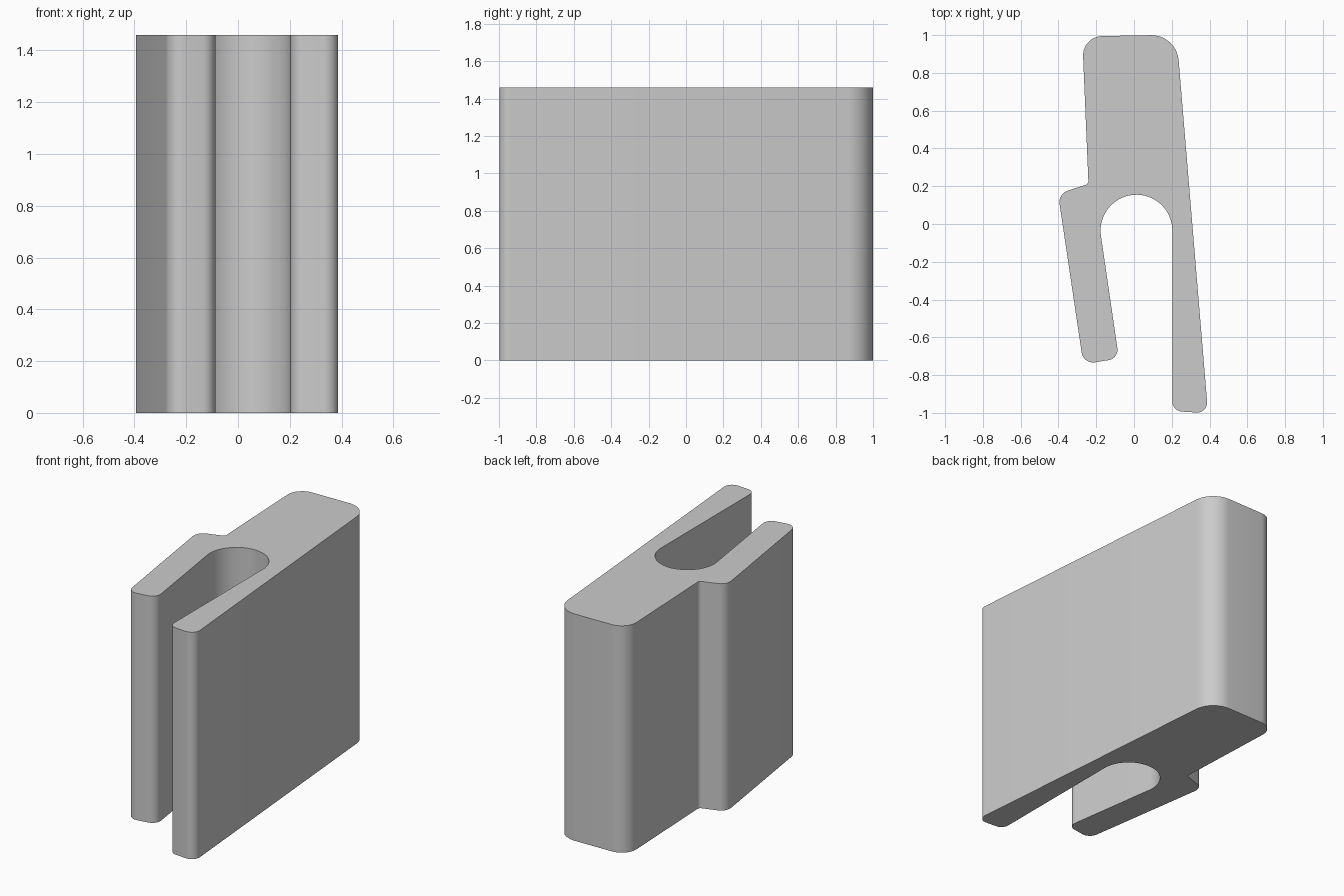
import bpy, bmesh, math
from mathutils import Vector

cube = bpy.data.objects.get("Cube")
if cube:
    bpy.data.objects.remove(cube, do_unlink=True)

HEIGHT = 1.46
SLOT_CENTRE, SLOT_RADIUS = Vector((0.013, -0.035)), 0.19


def rounded(prev, corner, nxt, reach, steps=10):
    """Circular fillet starting and ending 'reach' away from the corner."""
    a = (prev - corner).normalized()
    b = (nxt - corner).normalized()
    half = a.angle(b) / 2
    centre = corner + (a + b).normalized() * (reach / math.cos(half))
    start, end = corner + a * reach - centre, corner + b * reach - centre
    sweep = start.angle(end)
    return [centre + (start * math.sin((1 - i / steps) * sweep)
                      + end * math.sin(i / steps * sweep)) / math.sin(sweep)
            for i in range(steps + 1)]


# Outline corners: x, y, fillet reach (from the slot's left edge round to its right edge)
corners = [
    (-0.080, -0.712, 0.055), (-0.268, -0.742, 0.062),   # short leg tip
    (-0.402, 0.160, 0.055), (-0.241, 0.212, 0.016),     # shoulder
    (-0.274, 0.993, 0.105), (0.225, 1.002, 0.135),      # back end
    (0.392, -1.002, 0.062), (0.203, -0.990, 0.05),      # long leg tip
]
points = [Vector(c[:2]) for c in corners]
slot_left = SLOT_CENTRE + Vector((-0.188, -0.028))
slot_right = SLOT_CENTRE + Vector((SLOT_RADIUS, 0))
path = [slot_left] + points + [slot_right]
outline = []
for i, c in enumerate(corners):
    outline += rounded(path[i], path[i + 1], path[i + 2], c[2])

# Round end of the slot
first, last, steps = 0.0, math.radians(188.5), 40
for i in range(steps + 1):
    t = first + (last - first) * i / steps
    outline.append(SLOT_CENTRE + SLOT_RADIUS * Vector((math.cos(t), math.sin(t))))

# Extrude the outline upward
bm = bmesh.new()
base = bm.faces.new([bm.verts.new((p.x, p.y, 0)) for p in outline])
top = bmesh.ops.extrude_face_region(bm, geom=[base], use_keep_orig=True)
bmesh.ops.translate(bm, vec=(0, 0, HEIGHT),
                    verts=[g for g in top["geom"] if isinstance(g, bmesh.types.BMVert)])
bmesh.ops.recalc_face_normals(bm, faces=bm.faces)
mesh = bpy.data.meshes.new("clip_body")
bm.to_mesh(mesh)
bm.free()
clip = bpy.data.objects.new("clip_body", mesh)
bpy.context.collection.objects.link(clip)

# Plain grey material
grey = bpy.data.materials.new("plain_grey")
grey.use_nodes = True
colour = (0.6, 0.6, 0.6, 1)
grey.diffuse_color = colour
grey.node_tree.nodes["Principled BSDF"].inputs["Base Color"].default_value = colour
mesh.materials.append(grey)

bpy.context.view_layer.objects.active = clip
clip.select_set(True)
bpy.ops.object.shade_smooth_by_angle(angle=math.radians(30))
